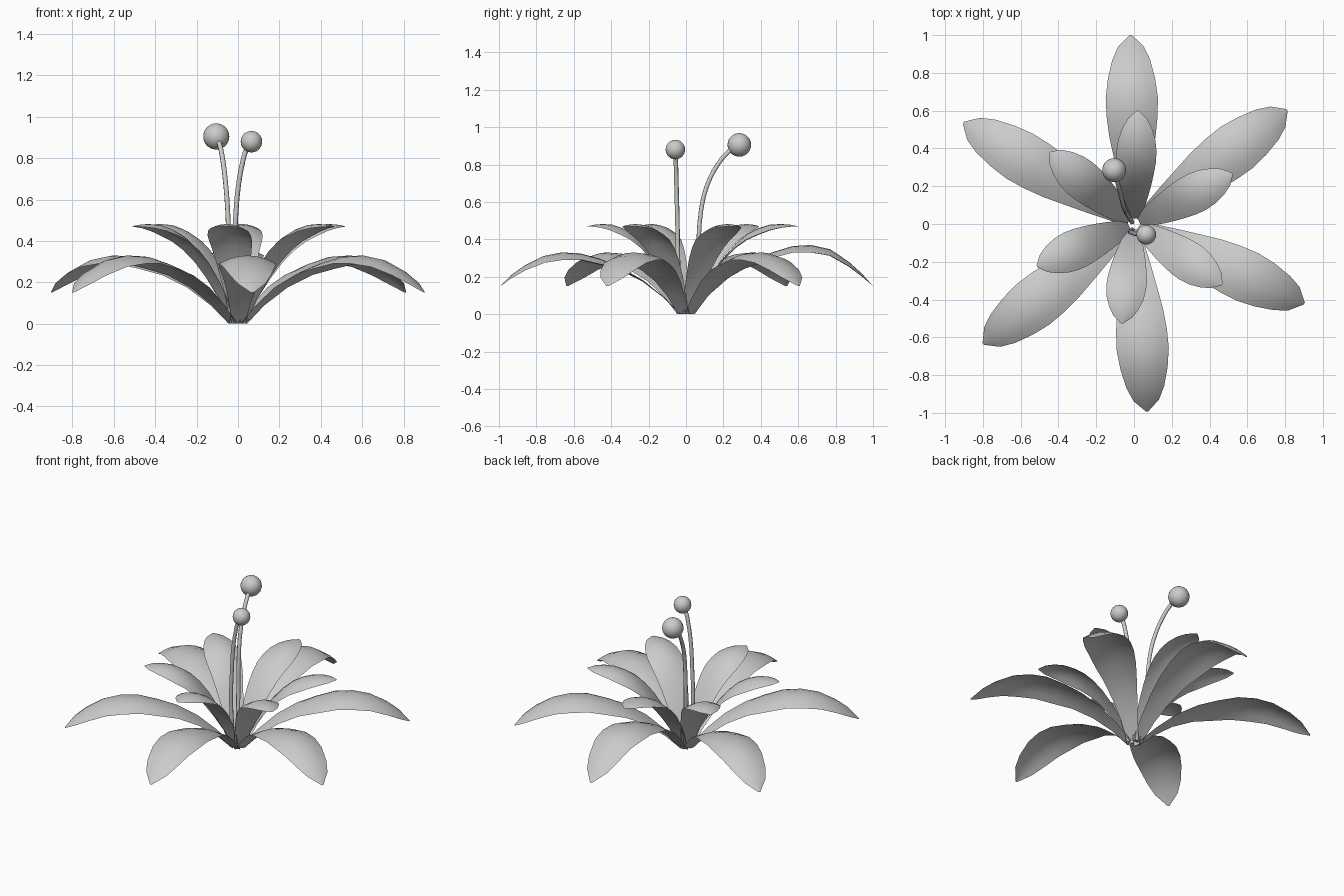
import bpy, bmesh
from math import radians, cos, sin
from mathutils import Vector

if "Cube" in bpy.data.objects:
    bpy.data.objects.remove(bpy.data.objects["Cube"])

# petal stations: distance from centre, height, half width, droop of the edges
OUTER = [(0.03, 0, .035, 0), (.12, .09, .05, .0), (.23, .18, .075, .005), (.35, .25, .10, .015),
         (.46, .295, .122, .03), (.57, .325, .135, .035), (.67, .33, .138, .04), (.77, .31, .125, .035),
         (.87, .26, .10, .025), (.94, .21, .068, .015), (1.0, .15, .006, 0)]
INNER = [(0.03, 0, .035, 0), (.08, .12, .05, .0), (.14, .22, .068, .005), (.20, .305, .083, .01),
         (.26, .375, .095, .02), (.32, .428, .104, .03), (.38, .46, .106, .035), (.44, .478, .098, .03),
         (.50, .482, .078, .02), (.55, .478, .05, .01), (.59, .47, .006, 0)]


def petal(name, stations, angle, reach, lift=1.0):
    bm = bmesh.new()
    a = radians(angle)
    k = reach / stations[-1][0]
    rows = []
    for r, z, w, droop in stations:
        row = []
        for i in range(-3, 4):
            t = i / 3
            d, s = r * k, w * t
            h = z * (lift if r < .8 else 1 + (lift - 1) * (1 - r) / .2) - droop * t * t
            row.append(bm.verts.new((d * cos(a) - s * sin(a), d * sin(a) + s * cos(a), h)))
        rows.append(row)
    for p, q in zip(rows, rows[1:]):
        for i in range(6):
            bm.faces.new((p[i], q[i], q[i + 1], p[i + 1]))
    for f in bm.faces:
        f.smooth = True
    me = bpy.data.meshes.new(name)
    bm.to_mesh(me)
    bm.free()
    bpy.context.collection.objects.link(bpy.data.objects.new(name, me))


def stamen(name, path, ball, radius):
    # bent stem with a closed round section
    cu = bpy.data.curves.new(name + "_stem", 'CURVE')
    cu.dimensions = '3D'
    cu.bevel_depth = .012
    cu.bevel_resolution = 2
    cu.use_fill_caps = True
    cu.resolution_u = 4
    sp = cu.splines.new('BEZIER')
    pts = path + [ball]
    sp.bezier_points.add(len(pts) - 1)
    for b, p in zip(sp.bezier_points, pts):
        b.co = Vector(p)
        b.handle_left_type = b.handle_right_type = 'AUTO'
    bpy.context.collection.objects.link(bpy.data.objects.new(name + "_stem", cu))
    # ball on the end
    bpy.ops.mesh.primitive_uv_sphere_add(segments=24, ring_count=14, radius=radius, location=ball)
    bpy.context.object.name = name + "_tip"
    bpy.ops.object.shade_smooth()


# outer ring of wide, drooping petals: angle, reach, lift
for n, (a, r, l) in enumerate([(91, 1.0, 1.12), (36.7, 1.01, 1), (-25, .995, 1),
                               (-86, .995, 1), (-141.5, 1.02, 1), (149.3, 1.05, 1)]):
    petal(f"outer_petal_{n + 1}", OUTER, a, r, l)

# inner ring of shorter, upright petals
for n, (a, r) in enumerate([(88, .6), (27, .585), (-34.5, .565),
                            (-97, .53), (-156.5, .56), (139.5, .585)]):
    petal(f"inner_petal_{n + 1}", INNER, a, r)

# two stamens
stamen("back_stamen", [(-.01, .01, .01), (-.04, .06, .3), (-.05, .08, .55), (-.06, .11, .68),
                       (-.075, .17, .80), (-.09, .23, .87)], (-.105, .285, .905), .063)
stamen("front_stamen", [(-.01, -.03, .01), (-.02, -.043, .3), (-.012, -.046, .5), (0, -.05, .65),
                        (.02, -.053, .77), (.04, -.055, .84)], (.065, -.057, .88), .052)
